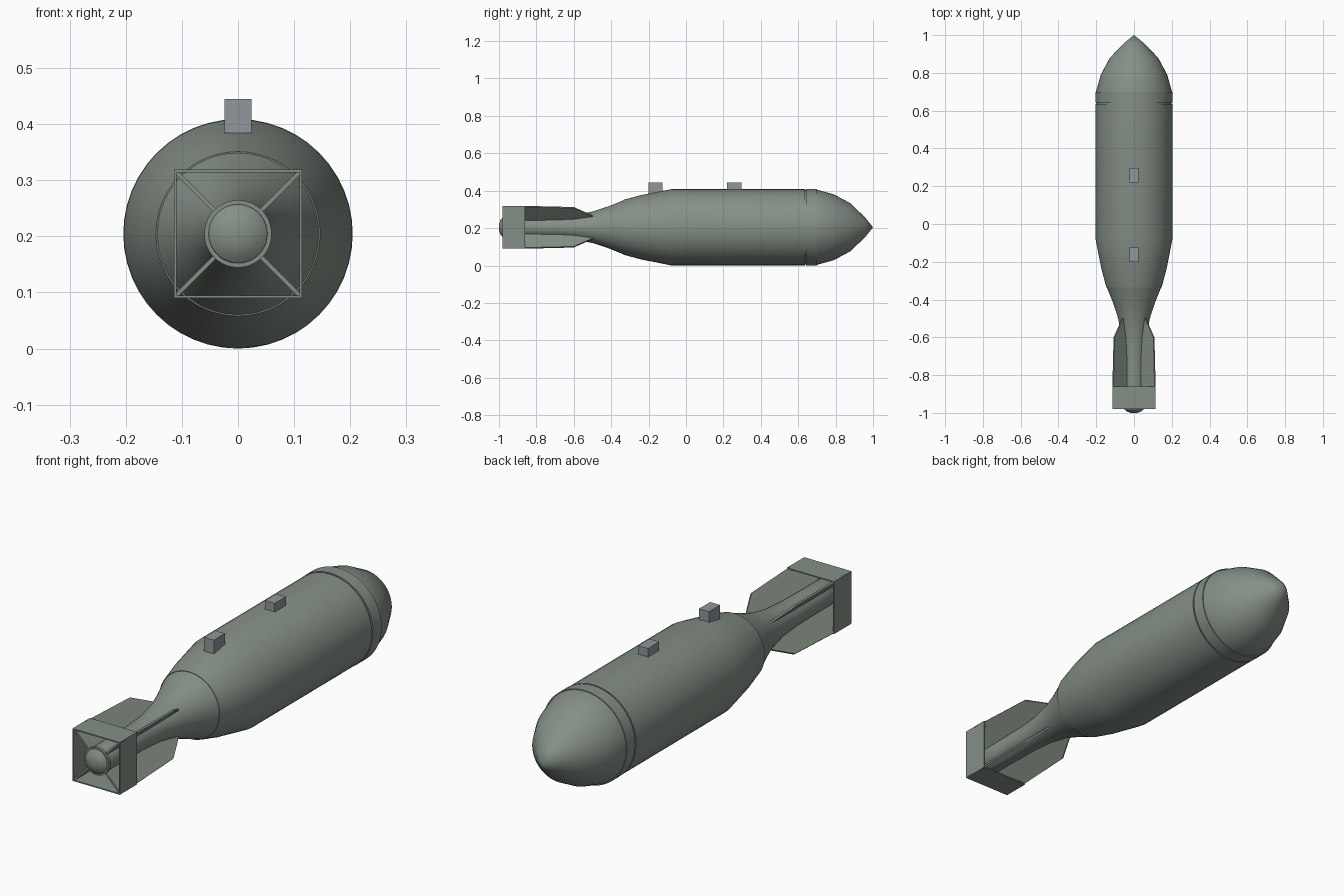
import bpy, bmesh
from math import sin, cos, pi, sqrt, radians

if "Cube" in bpy.data.objects:
    bpy.data.objects.remove(bpy.data.objects["Cube"])

CZ = 0.205  # height of the long axis


def material(name, rgb):
    m = bpy.data.materials.new(name)
    m.diffuse_color = (*rgb, 1)
    m.use_nodes = True
    m.node_tree.nodes["Principled BSDF"].inputs["Base Color"].default_value = m.diffuse_color
    return m


GREEN = material("grey_green_paint", (0.235, 0.28, 0.24))
STEEL = material("steel", (0.28, 0.31, 0.33))


def finish(name, bm, mat, smooth=None):
    bmesh.ops.remove_doubles(bm, verts=bm.verts, dist=1e-5)
    bmesh.ops.recalc_face_normals(bm, faces=bm.faces)
    me = bpy.data.meshes.new(name)
    bm.to_mesh(me)
    bm.free()
    me.materials.append(mat)
    ob = bpy.data.objects.new(name, me)
    bpy.context.collection.objects.link(ob)
    if smooth:
        bpy.ops.object.select_all(action='DESELECT')
        ob.select_set(True)
        bpy.context.view_layer.objects.active = ob
        bpy.ops.object.shade_smooth_by_angle(angle=radians(smooth))
    return ob


def lathe(name, profile, sides=48, phase=0.0, closed=False, smooth=30):
    """Revolve (y, radius) points about the long axis."""
    bm = bmesh.new()
    rings = []
    for y, r in profile:
        rings.append([bm.verts.new((r * cos(phase + 2 * pi * i / sides), y,
                                    CZ + r * sin(phase + 2 * pi * i / sides)))
                      for i in range(sides)])
    pairs = list(zip(rings, rings[1:]))
    if closed:
        pairs.append((rings[-1], rings[0]))
    for a, b in pairs:
        for i in range(sides):
            j = (i + 1) % sides
            bm.faces.new((a[i], a[j], b[j], b[i]))
    return finish(name, bm, GREEN, smooth)


# Pointed nose
lathe("nose", [(1.0, 0), (0.96, 0.050), (0.88, 0.128), (0.79, 0.176),
               (0.70, 0.201), (0.69, 0.201)])

# Collar behind the nose, with a narrow groove
lathe("nose_collar", [(0.70, 0.19), (0.70, 0.2045), (0.642, 0.2045),
                      (0.642, 0.198), (0.635, 0.198), (0.635, 0.2035)])

# Main casing tapering to the tail seam
lathe("casing", [(0.635, 0.198), (0.635, 0.2035), (-0.08, 0.2035),
                 (-0.24, 0.172), (-0.335, 0.1465), (-0.335, 0.14)])

# Tail cone with a domed end
lathe("tail_cone", [(-0.335, 0.144), (-0.42, 0.110), (-0.50, 0.084),
                    (-0.60, 0.065), (-0.70, 0.058), (-0.86, 0.056),
                    (-0.968, 0.056), (-0.982, 0.051), (-0.993, 0.037),
                    (-1.0, 0.016), (-1.0, 0)])
lathe("tail_ring", [(-0.965, 0.05), (-0.965, 0.06), (-0.978, 0.06),
                    (-0.978, 0.05)])

# Four diagonal fins
FIN = [(-0.49, 0.08), (-0.60, 0.149), (-0.86, 0.158), (-0.975, 0.158),
       (-0.975, 0.03), (-0.60, 0.03)]
for k in range(4):
    a = pi / 4 + k * pi / 2
    bm = bmesh.new()
    sides = [[bm.verts.new((r * cos(a) - t * sin(a), y,
                            CZ + r * sin(a) + t * cos(a))) for y, r in FIN]
             for t in (-0.004, 0.004)]
    for s in sides:
        bm.faces.new(s)
    for i in range(len(FIN)):
        j = (i + 1) % len(FIN)
        bm.faces.new((sides[0][i], sides[0][j], sides[1][j], sides[1][i]))
    finish(f"tail_fin_{k + 1}", bm, GREEN)

# Square box frame around the fins
OUT, INN = 0.1145 * sqrt(2), 0.1095 * sqrt(2)
lathe("tail_box", [(-0.86, OUT), (-0.98, OUT), (-0.98, INN), (-0.86, INN)],
      sides=4, phase=pi / 4, closed=True, smooth=None)

# Suspension lugs on top
for name, y in (("front_lug", 0.258), ("rear_lug", -0.163)):
    bm = bmesh.new()
    bmesh.ops.create_cube(bm, size=1)
    for v in bm.verts:
        v.co = (v.co.x * 0.048, y + v.co.y * 0.077, 0.415 + v.co.z * 0.06)
    finish(name, bm, STEEL)

# Rest the model exactly on the ground plane
for ob in bpy.context.collection.objects:
    ob.location.z = -(CZ - 0.2045)
